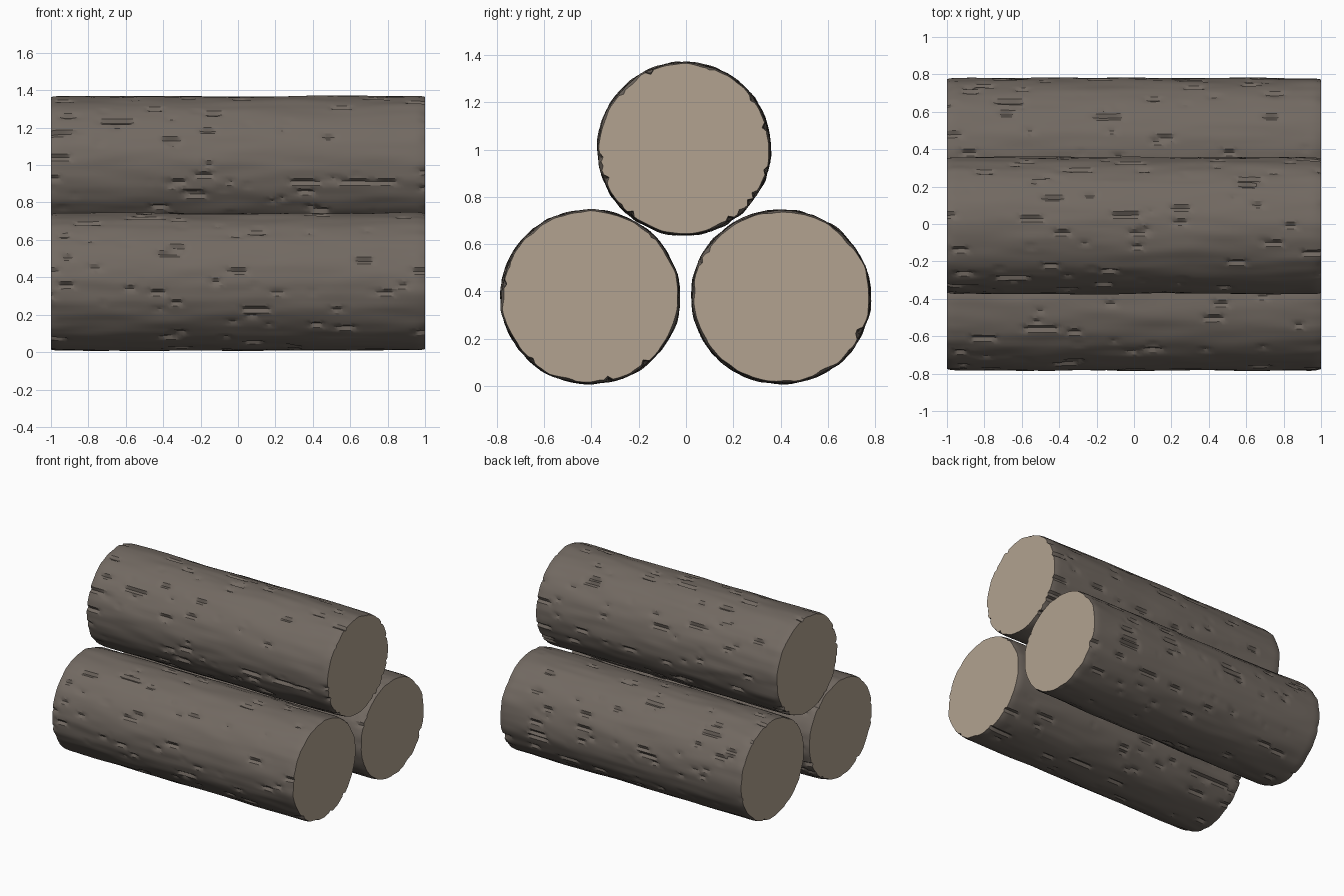
import bpy, bmesh, math
from mathutils import Vector, noise

if "Cube" in bpy.data.objects:
    bpy.data.objects.remove(bpy.data.objects["Cube"])


def material(name, rgb):
    m = bpy.data.materials.new(name)
    m.diffuse_color = (*rgb, 1)
    m.use_nodes = True
    m.node_tree.nodes["Principled BSDF"].inputs["Base Color"].default_value = m.diffuse_color
    return m


bark = material("grey_brown_bark", (0.168, 0.142, 0.121))
wood = material("pale_cut_wood", (0.445, 0.362, 0.280))

SEG, RINGS = 120, 110


def relief(x, a, seed):
    # bark chips stretched along the log, plus thin sparse cracks
    c, s = math.cos(a), math.sin(a)
    p = Vector((x * 2.2 + seed, c * 3.2, s * 3.2))
    d = 0.006 * noise.noise(p) 
    q = Vector((x * 3.5 - seed, c * 7, s * 7 + seed))
    d += 0.005 * noise.noise(q)
    k = noise.noise(Vector((x * 5 + seed * 3, c * 16, s * 16)))
    if k > 0.42:
        d -= min(0.016, (k - 0.42) * 0.10)
    return d


def log(name, cy, cz, ry, rz, seed):
    bm = bmesh.new()
    rings = []
    for i in range(RINGS + 1):
        x = -1 + 2 * i / RINGS
        ring = []
        for j in range(SEG):
            a = math.tau * j / SEG
            d = relief(x, a, seed)
            # ragged, slightly worn ends
            e = max(0, (abs(x) - 0.95) / 0.05)
            d -= e * e * (0.006 + 0.010 * max(0, noise.noise(
                Vector((seed + x, math.cos(a) * 4, math.sin(a) * 4)))))
            ring.append(bm.verts.new((x, cy + (ry + d) * math.cos(a),
                                      cz + (rz + d) * math.sin(a))))
        rings.append(ring)
    for r0, r1 in zip(rings, rings[1:]):
        for j in range(SEG):
            k = (j + 1) % SEG
            bm.faces.new((r0[j], r0[k], r1[k], r1[j])).smooth = True
    # sawn ends
    for ring in (rings[0][::-1], rings[-1]):
        bm.faces.new(ring).material_index = 1
    bmesh.ops.recalc_face_normals(bm, faces=bm.faces[:])
    me = bpy.data.meshes.new(name)
    bm.to_mesh(me)
    bm.free()
    me.materials.append(bark)
    me.materials.append(wood)
    ob = bpy.data.objects.new(name, me)
    bpy.context.collection.objects.link(ob)
    bpy.context.view_layer.objects.active = ob
    bpy.ops.object.select_all(action='DESELECT')
    ob.select_set(True)
    bpy.ops.object.shade_smooth_by_angle(angle=math.radians(30))


log("front_log", -0.405, 0.377, 0.378, 0.367, 1.7)
log("back_log", 0.402, 0.377, 0.378, 0.367, 8.3)
log("top_log", -0.008, 1.004, 0.365, 0.364, 15.1)
